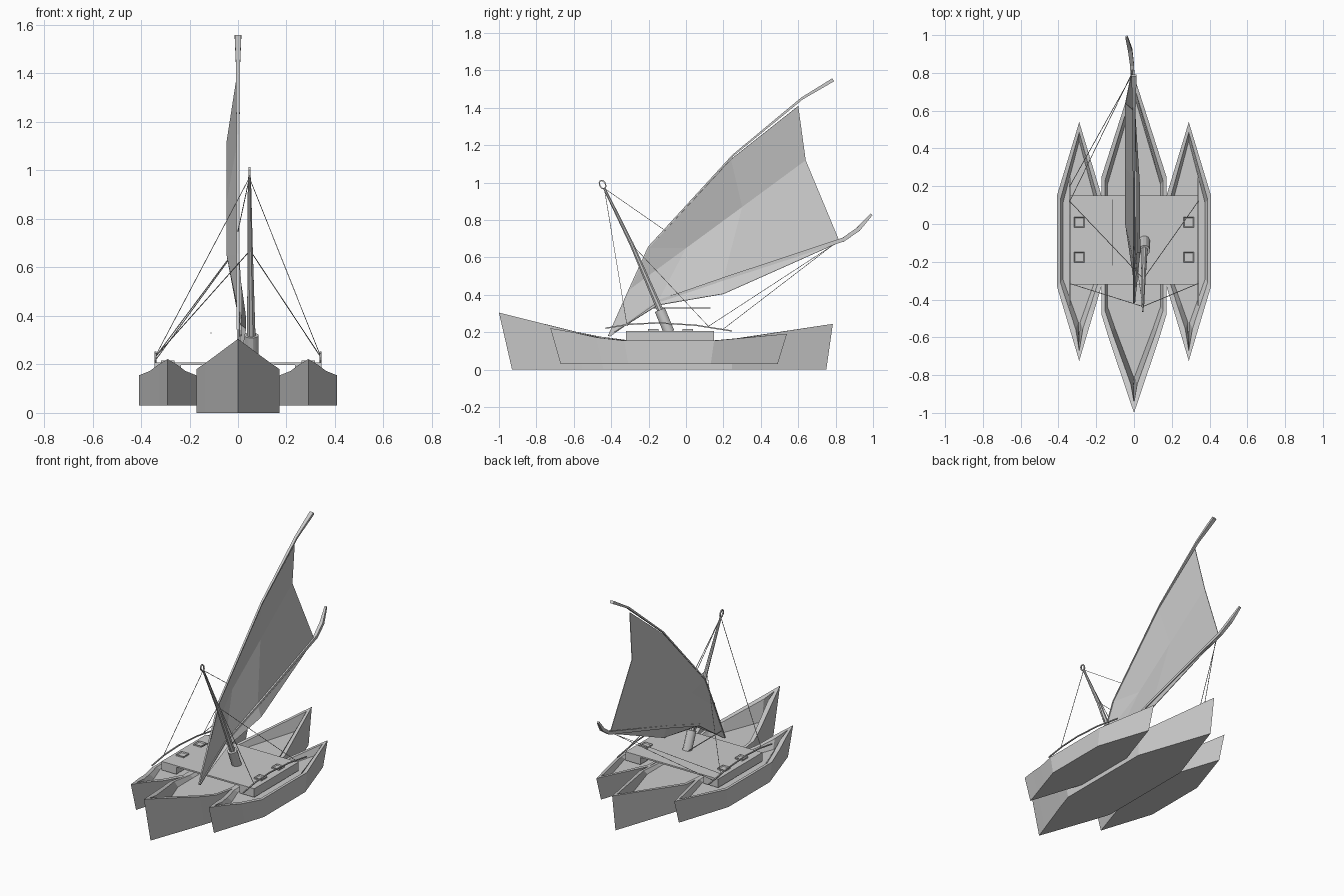
import bpy, bmesh, math
from mathutils import Vector

if "Cube" in bpy.data.objects:
    bpy.data.objects.remove(bpy.data.objects["Cube"])


def finish(name, bm):
    bmesh.ops.remove_doubles(bm, verts=bm.verts, dist=0.0005)
    bmesh.ops.recalc_face_normals(bm, faces=bm.faces)
    me = bpy.data.meshes.new(name)
    bm.to_mesh(me)
    bm.free()
    ob = bpy.data.objects.new(name, me)
    bpy.context.collection.objects.link(ob)
    return ob


def box(name, x0, x1, y0, y1, z0, z1, recess=0):
    bm = bmesh.new()
    bmesh.ops.create_cube(bm, size=1)
    for v in bm.verts:
        v.co = Vector((x0 + (v.co.x + .5) * (x1 - x0), y0 + (v.co.y + .5) * (y1 - y0),
                       z0 + (v.co.z + .5) * (z1 - z0)))
    if recess:
        top = max(bm.faces, key=lambda f: f.calc_center_median().z)
        bmesh.ops.inset_individual(bm, faces=[top], thickness=recess)
        for v in top.verts:
            v.co.z -= 0.006
    return finish(name, bm)


def tube(name, pts, radii, sides=6, flat=1.0):
    """Tapered pole along a path; flat squashes it across the y-z plane."""
    pts = [Vector(p) for p in pts]
    if not isinstance(radii, (list, tuple)):
        radii = [radii] * len(pts)
    bm = bmesh.new()
    rings = []
    for i, p in enumerate(pts):
        d = (pts[min(i + 1, len(pts) - 1)] - pts[max(i - 1, 0)]).normalized()
        side = (Vector((1, 0, 0)) - d * d.x).normalized()
        up = d.cross(side)
        rings.append([bm.verts.new(p + radii[i] * (
            side * math.cos(a) + up * math.sin(a) * flat))
            for a in [math.tau * (k + .5) / sides for k in range(sides)]])
    for a, b in zip(rings, rings[1:]):
        for k in range(sides):
            n = (k + 1) % sides
            bm.faces.new((a[k], a[n], b[n], b[k]))
    bm.faces.new(rings[0])
    bm.faces.new(rings[-1])
    return finish(name, bm)


def hull(name, cx, stations, b0, b1, zbot, floor):
    """Open hull; stations are (y, half width, gunwale z); b0, b1 are the keel ends."""
    y0, y1 = stations[0][0], stations[-1][0]

    def gunwale(y):
        for (ya, _, za), (yb, _, zb) in zip(stations, stations[1:]):
            if y <= yb:
                return za + (zb - za) * (y - ya) / (yb - ya)
        return stations[-1][2]

    bm = bmesh.new()
    secs = []
    for y, h, z in stations:
        t = (y - y0) / (y1 - y0)
        yb = b0 + t * (b1 - b0)
        yi = y0 + .055 + t * (y1 - y0 - .11)
        yf = y0 + .10 + t * (y1 - y0 - .20)
        hi, hf = max(h - .018, 0), max(h - .032, 0)
        half = [(h, yb, zbot), (h, y, z), (hi, yi, gunwale(yi)), (hf, yf, floor)]
        loop = [(-a, b, c) for a, b, c in half] + half[::-1]
        secs.append([bm.verts.new((cx + a, b, c)) for a, b, c in loop])
    for a, b in zip(secs, secs[1:]):
        for k in range(8):
            n = (k + 1) % 8
            bm.faces.new((a[k], a[n], b[n], b[k]))
    return finish(name, bm)


# Hulls
hull("main_hull", 0, [(-1, 0, .305), (-.9, .034, .28), (-.6, .135, .205), (-.48, .172, .18),
                      (-.3, .172, .155), (.1, .172, .152), (.25, .172, .163), (.785, 0, .245)],
     -.93, .75, 0, .135)
for s, side in ((-1, "left"), (1, "right")):
    hull(side + "_outrigger", s * .29,
         [(-.725, 0, .222), (-.6, .037, .2), (-.48, .073, .173), (-.33, .118, .155),
          (.15, .118, .155), (.54, 0, .192)], -.67, .49, .03, .135)

# Deck with supports and hatches over the outriggers
box("deck", -.345, .345, -.32, .15, .198, .208)
for s, side in ((-1, "left"), (1, "right")):
    xs = sorted((s * .235, s * .345))
    box(side + "_deck_support", *xs, -.32, .15, .15, .199)
    for y, end in ((-.175, "front"), (.01, "rear")):
        box(f"{side}_{end}_hatch", s * .29 - .028, s * .29 + .028, y - .028, y + .028,
            .2, .217, recess=.008)
    # Curved side rail
    tube(side + "_rail", [(s * .34, -.43, .222), (s * .34, -.3, .243), (s * .34, -.15, .25),
                          (s * .34, .05, .238), (s * .34, .245, .207)], .005, 4)

# Mast, socket and top loop
m_mid, m_top = (.05, -.29, .67), (.047, -.437, .97)
socket = tube("mast_socket", [(.055, -.09, .2), (.055, -.14, .32)], .03, 12)
tube("mast", [(.055, -.13, .3), m_mid, m_top], [.019, .012, .007], 8)
axis = Vector((0, -.44, .9)).normalized()
cross = Vector((0, .9, .44)).normalized()
centre = Vector((.047, -.446, .99))
ring = [centre + axis * .024 * math.cos(a) + cross * .016 * math.sin(a)
        for a in [math.tau * i / 8 for i in range(9)]]
tube("mast_loop", ring, .005, 4)

# Spars
tube("yard", [(0, -.415, .18), (0, -.3, .435), (0, -.2, .655), (0, .25, 1.145),
              (0, .62, 1.45), (0, .787, 1.55)], [.006, .008, .008, .009, .013, .019], 4, .7)
tube("boom", [(.004, -.41, .18), (.008, -.15, .365), (.008, .2, .485), (-.01, .84, .695),
              (-.02, .92, .75), (-.04, .992, .83)], [.006, .01, .012, .015, .016, .009], 4)
tube("loose_rod", [(-.112, -.22, .33), (-.112, .13, .33)], .003, 4)

# Sail: luff, belly, boom line and drooping foot
rows = [
    [(0, -.3, .43), (0, -.2, .65), (0, .24, 1.125), (0, .6, 1.41)],
    [(0, -.3, .43), (-.045, 0, .65), (-.045, .3, .87), (-.045, .64, 1.12)],
    [(0, -.415, .18), (.008, -.15, .365), (.005, .2, .485), (-.01, .815, .70)],
    [(.005, -.415, .18), (.032, -.15, .345), (.03, .2, .405), (-.01, .83, .685)],
]
bm = bmesh.new()
grid = [[bm.verts.new(p) for p in r] for r in rows]
for a, b in zip(grid, grid[1:]):
    for k in range(3):
        bm.faces.new((a[k], a[k + 1], b[k + 1], b[k]))
sail = finish("sail", bm)
mod = sail.modifiers.new("thickness", "SOLIDIFY")
mod.thickness = .004
mod.offset = 0

# Rigging ropes
ropes = [
    (m_top, (-.34, -.315, .235)), (m_top, (.34, -.315, .235)),
    (m_mid, (-.34, .12, .232)), (m_mid, (.34, .12, .232)),
    (m_top, (0, -.12, .75)),
    ((-.01, .8, .675), (-.34, .12, .232)), ((-.01, .79, .67), (-.34, .2, .218)),
]
for i, (a, b) in enumerate(ropes):
    tube(f"rope_{i + 1}", [a, b], .002, 4)

bpy.ops.object.select_all(action='DESELECT')
socket.select_set(True)
bpy.context.view_layer.objects.active = socket
bpy.ops.object.shade_smooth_by_angle()
